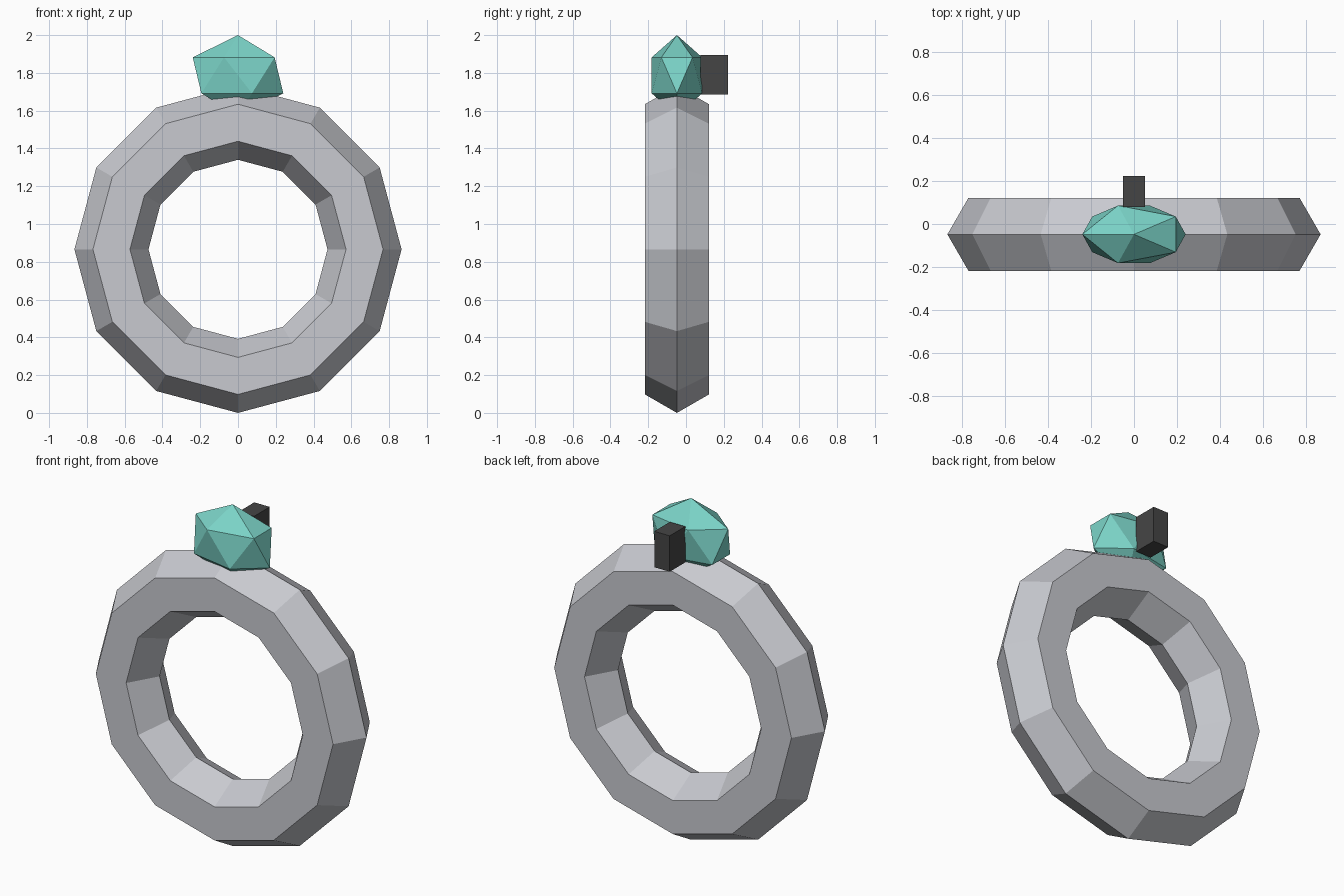
import bpy
import bmesh
from math import cos, sin, pi
from mathutils import Matrix, Vector

if "Cube" in bpy.data.objects:
    bpy.data.objects.remove(bpy.data.objects["Cube"], do_unlink=True)


def make_material(name, colour):
    mat = bpy.data.materials.new(name)
    mat.use_nodes = True
    mat.diffuse_color = (*colour, 1)
    mat.node_tree.nodes["Principled BSDF"].inputs["Base Color"].default_value = (*colour, 1)
    return mat


def add_part(name, bm, mat):
    bmesh.ops.recalc_face_normals(bm, faces=bm.faces)
    mesh = bpy.data.meshes.new(name)
    bm.to_mesh(mesh)
    bm.free()
    mesh.materials.append(mat)
    obj = bpy.data.objects.new(name, mesh)
    bpy.context.collection.objects.link(obj)


silver = make_material("silver grey", (0.58, 0.59, 0.63))
teal = make_material("teal gem", (0.20, 0.66, 0.58))
charcoal = make_material("charcoal", (0.06, 0.06, 0.06))

DEPTH = -0.048  # y of the band's middle plane

# Band: hexagonal section swept around twelve segments
SEGMENTS, SIDES = 12, 6
MAJOR, MINOR = 0.67, 0.196
bm = bmesh.new()
rings = []
for i in range(SEGMENTS):
    a = 2 * pi * i / SEGMENTS
    ring = []
    for j in range(SIDES):
        b = 2 * pi * j / SIDES
        r = MAJOR + MINOR * cos(b)
        ring.append(bm.verts.new((r * cos(a), DEPTH + MINOR * sin(b), MAJOR + MINOR + r * sin(a))))
    rings.append(ring)
for i in range(SEGMENTS):
    here, after = rings[i], rings[(i + 1) % SEGMENTS]
    for j in range(SIDES):
        k = (j + 1) % SIDES
        bm.faces.new((here[j], after[j], after[k], here[k]))
add_part("ring_band", bm, silver)

# Gem: stretched icosahedron sunk into the top of the band
bm = bmesh.new()
place = (Matrix.Translation((0, DEPTH, 1.787))
         @ Matrix.Diagonal((0.268, 0.157, 0.213, 1))
         @ Matrix.Rotation(pi, 4, "Z"))
bmesh.ops.create_icosphere(bm, subdivisions=1, radius=1, matrix=place)
add_part("gem", bm, teal)

# Small block behind the gem
bm = bmesh.new()
bmesh.ops.create_cube(bm, size=1, matrix=Matrix.Translation((0, 0.15, 1.79))
                      @ Matrix.Diagonal((0.1, 0.144, 0.21, 1)))
add_part("back_block", bm, charcoal)
